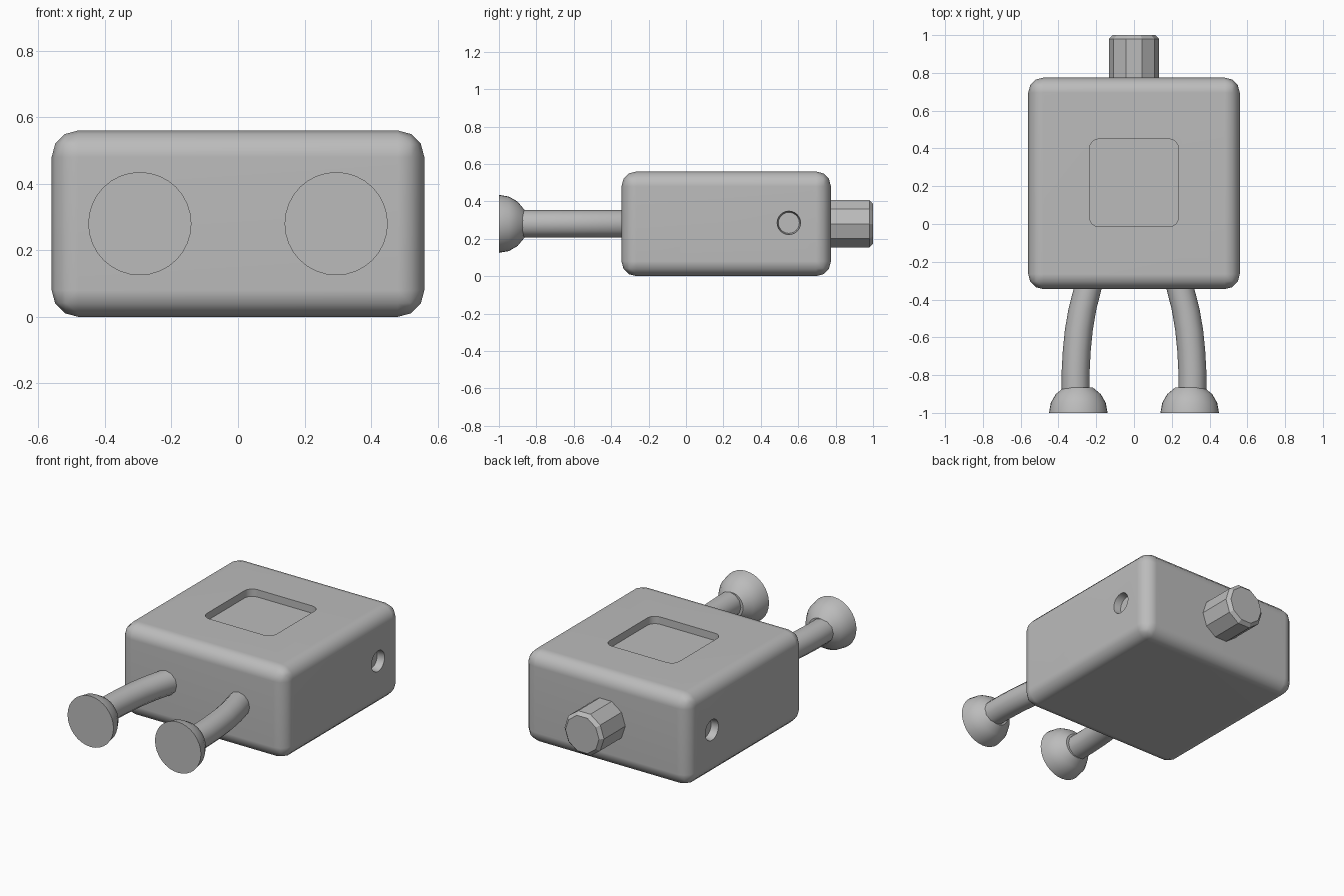
import bpy, bmesh, math
from mathutils import Matrix, Vector

if "Cube" in bpy.data.objects:
    bpy.data.objects.remove(bpy.data.objects["Cube"])

MID_Z = 0.28
FRONT, BACK = -0.345, 0.775

grey = bpy.data.materials.new("plain grey")
grey.use_nodes = True
grey.diffuse_color = (0.5, 0.5, 0.5, 1)
grey.node_tree.nodes["Principled BSDF"].inputs["Base Color"].default_value = (0.5, 0.5, 0.5, 1)


def make_object(name, bm, smooth=None):
    bmesh.ops.recalc_face_normals(bm, faces=bm.faces)
    mesh = bpy.data.meshes.new(name)
    bm.to_mesh(mesh)
    bm.free()
    mesh.materials.append(grey)
    obj = bpy.data.objects.new(name, mesh)
    bpy.context.collection.objects.link(obj)
    if smooth:
        shade(obj, smooth)
    return obj


def activate(obj):
    bpy.ops.object.select_all(action='DESELECT')
    obj.select_set(True)
    bpy.context.view_layer.objects.active = obj


def shade(obj, degrees):
    activate(obj)
    bpy.ops.object.shade_smooth_by_angle(angle=math.radians(degrees))


def box(size, centre):
    bm = bmesh.new()
    bmesh.ops.create_cube(bm, size=1)
    bmesh.ops.scale(bm, vec=size, verts=bm.verts)
    bmesh.ops.translate(bm, vec=centre, verts=bm.verts)
    return bm


def loft(rings, sides):
    """Skin circles given as (centre, radius), all facing along y."""
    bm = bmesh.new()
    loops = []
    for centre, radius in rings:
        angles = [2 * math.pi * i / sides for i in range(sides)]
        loops.append([bm.verts.new(Vector(centre) + radius * Vector((math.cos(a), 0, math.sin(a))))
                      for a in angles])
    for a, b in zip(loops, loops[1:]):
        for i in range(sides):
            j = (i + 1) % sides
            bm.faces.new((a[i], a[j], b[j], b[i]))
    bm.faces.new(loops[0])
    bm.faces.new(loops[-1])
    return bm


def cut(target, cutter):
    activate(target)
    mod = target.modifiers.new("cut", 'BOOLEAN')
    mod.operation, mod.solver, mod.object = 'DIFFERENCE', 'EXACT', cutter
    bpy.ops.object.modifier_apply(modifier=mod.name)
    bpy.data.objects.remove(cutter)


# Rounded body
bm = box((1.12, BACK - FRONT, 0.56), (0, (FRONT + BACK) / 2, MID_Z))
bmesh.ops.bevel(bm, geom=bm.edges[:], offset=0.08, segments=3, profile=0.5, affect='EDGES')
body = make_object("body", bm)

# Square recess in the top
bm = box((0.47, 0.465, 0.2), (0, 0.218, 0.56 - 0.045 + 0.1))
upright = [e for e in bm.edges if abs(e.verts[0].co.z - e.verts[1].co.z) > 0.1]
bmesh.ops.bevel(bm, geom=upright, offset=0.05, segments=4, profile=0.5, affect='EDGES')
cut(body, make_object("recess_cutter", bm))

# Round socket in each side
for side in (-1, 1):
    bm = loft([((0, -0.045, 0), 0.056), ((0, 0, 0), 0.063), ((0, 0.1, 0), 0.063)], 24)
    turn = Matrix.Rotation(-side * math.pi / 2, 4, 'Z')
    bm.transform(Matrix.Translation((side * 0.56, 0.55, 0.285)) @ turn)
    cut(body, make_object("socket_cutter", bm))
shade(body, 35)
body.modifiers.new("even_shading", 'WEIGHTED_NORMAL').keep_sharp = True

# Ten-sided knob on the back
make_object("knob", loft([((0, BACK - 0.04, MID_Z), 0.133), ((0, 0.98, MID_Z), 0.133),
                          ((0, 1.0, MID_Z), 0.113)], 10))

# Bowed legs with domed feet
for side, label in ((1, "left"), (-1, "right")):
    bow = [(0.225, FRONT + 0.08), (0.246, FRONT), (0.273, -0.45), (0.292, -0.56),
           (0.303, -0.67), (0.309, -0.78), (0.309, -0.9)]
    make_object(label + "_leg", loft([((side * x, y, MID_Z), 0.074) for x, y in bow], 12), 35)
    dome = [math.radians(a) for a in (0, 20, 40, 61)]
    make_object(label + "_foot",
                loft([((side * 0.295, -1 + 0.155 * math.sin(a), MID_Z), 0.155 * math.cos(a))
                      for a in dome], 32), 35)
